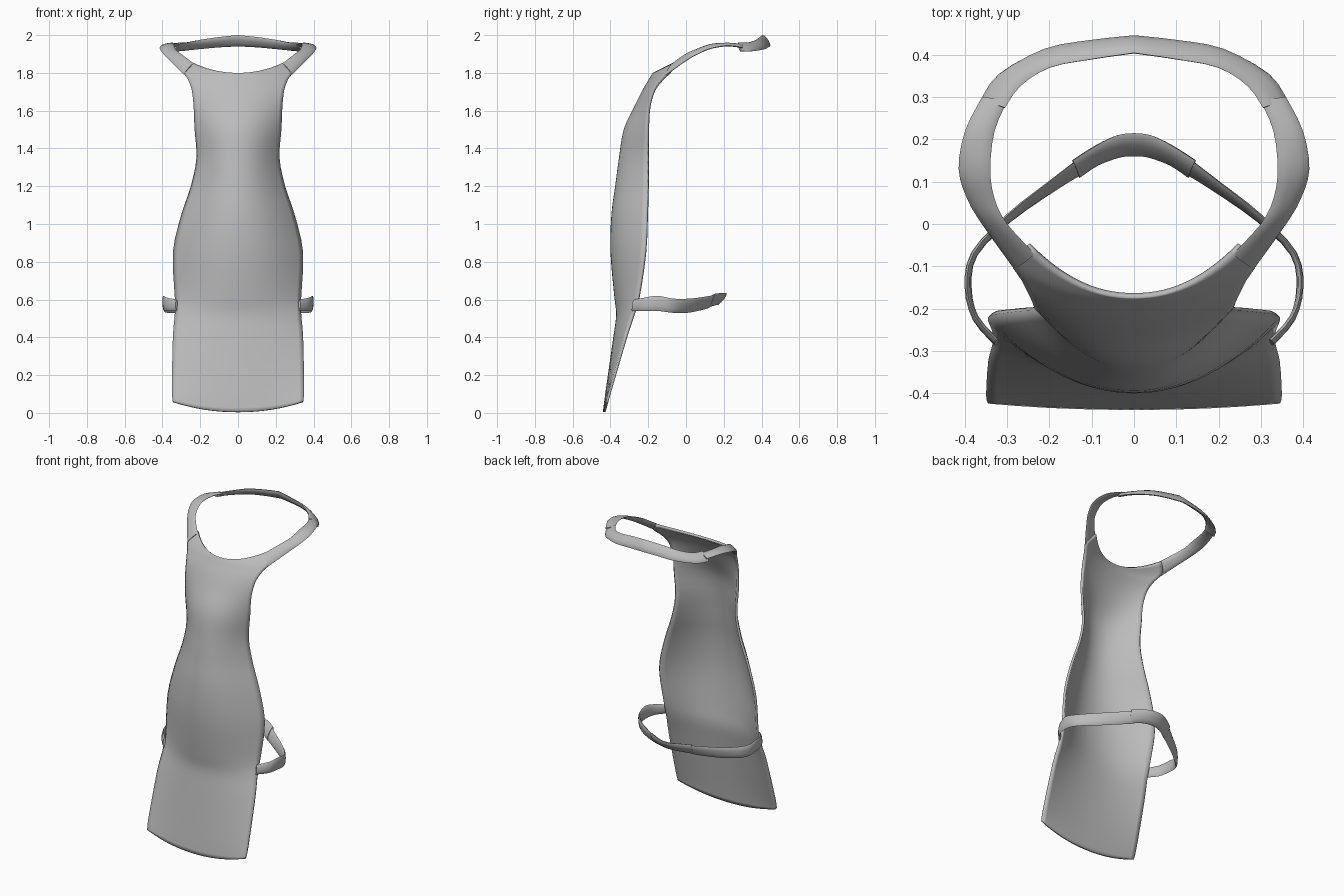
import bpy
import math
from mathutils import Vector

default = bpy.data.objects.get("Cube")
if default:
    bpy.data.objects.remove(default, do_unlink=True)

cloth = bpy.data.materials.new("grey_cloth")
cloth.use_nodes = True
grey = (0.5, 0.5, 0.5, 1)
cloth.diffuse_color = grey
cloth.node_tree.nodes["Principled BSDF"].inputs["Base Color"].default_value = grey


def smooth_path(rows, steps):
    """Catmull-Rom interpolation of equally long rows of numbers."""
    result = []
    last = len(rows) - 1
    for i in range(last):
        before, start = rows[max(i - 1, 0)], rows[i]
        end, after = rows[i + 1], rows[min(i + 2, last)]
        for s in range(steps):
            t = s / steps
            result.append([
                b + ((c - a) * t + (2 * a - 5 * b + 4 * c - d) * t ** 2
                     + (3 * b - a - 3 * c + d) * t ** 3) / 2
                for a, b, c, d in zip(before, start, end, after)])
    result.append(list(rows[-1]))
    return result


def make_object(name, verts, faces):
    mesh = bpy.data.meshes.new(name)
    mesh.from_pydata(verts, [], faces)
    mesh.materials.append(cloth)
    obj = bpy.data.objects.new(name, mesh)
    bpy.context.collection.objects.link(obj)
    bpy.ops.object.select_all(action="DESELECT")
    obj.select_set(True)
    bpy.context.view_layer.objects.active = obj
    bpy.ops.object.shade_smooth_by_angle(angle=math.radians(50))
    return obj


def curved_panel(name, rows, columns, thickness):
    """Sheet lofted from rows: centre y, centre z, edge x, edge y, edge z."""
    verts, faces = [], []
    rows = smooth_path(rows, 3)
    for centre_y, centre_z, edge_x, edge_y, edge_z in rows:
        for j in range(columns + 1):
            u = 2 * j / columns - 1
            bend = abs(u) ** 2.1
            verts.append((edge_x * u,
                          centre_y + (edge_y - centre_y) * bend,
                          centre_z + (edge_z - centre_z) * bend))
    width = columns + 1
    for i in range(len(rows) - 1):
        for j in range(columns):
            a = i * width + j
            faces.append((a, a + 1, a + width + 1, a + width))
    obj = make_object(name, verts, faces)
    solid = obj.modifiers.new("thickness", "SOLIDIFY")
    solid.thickness = thickness
    solid.offset = -1
    return obj


def strap(name, rows, thickness, sides=10):
    """Flattened tube along pairs of border points, mirrored across x."""
    verts, faces = [], []
    rows = smooth_path(rows, 3)
    firsts = [Vector(r[:3]) for r in rows]
    seconds = [Vector(r[3:]) for r in rows]
    middles = [(a + b) / 2 for a, b in zip(firsts, seconds)]
    last = len(rows) - 1
    for i, middle in enumerate(middles):
        tangent = middles[min(i + 1, last)] - middles[max(i - 1, 0)]
        if abs(middle.x) < 0.001:
            tangent = Vector((-1, 0, 0))
        half = (seconds[i] - firsts[i]) / 2
        normal = tangent.cross(half).normalized() * thickness / 2
        for k in range(sides):
            angle = math.tau * k / sides
            verts.append(middle + half * math.cos(angle) + normal * math.sin(angle))
    for i in range(last):
        for k in range(sides):
            a, b = i * sides + k, i * sides + (k + 1) % sides
            faces.append((a, b, b + sides, a + sides))
    # Close the ends that do not meet their mirror image
    faces.append(tuple(reversed(range(sides))))
    if middles[-1].x > 0.001:
        faces.append(tuple(range(last * sides, (last + 1) * sides)))
    obj = make_object(name, verts, faces)
    mirror = obj.modifiers.new("other_side", "MIRROR")
    mirror.use_clip = True
    return obj


# Apron body, from the hem up to the neckline
curved_panel("apron_body", [
    (-.44, .005, .345, -.425, .06),
    (-.425, .12, .35, -.405, .13),
    (-.385, .4, .345, -.325, .4),
    (-.37, .52, .335, -.285, .52),
    (-.38, .62, .335, -.255, .62),
    (-.4, .85, .345, -.22, .85),
    (-.395, 1.05, .3, -.21, 1.05),
    (-.375, 1.2, .25, -.205, 1.2),
    (-.355, 1.35, .22, -.205, 1.35),
    (-.33, 1.5, .23, -.205, 1.5),
    (-.275, 1.62, .235, -.2, 1.62),
    (-.23, 1.71, .245, -.175, 1.71),
    (-.2, 1.76, .265, -.135, 1.765),
    (-.185, 1.785, .29, -.09, 1.81),
    (-.175, 1.8, .25, -.055, 1.86),
], columns=28, thickness=0.014)

# Neck loop: shoulder straps, then the band behind the neck
strap("shoulder_straps", [
    (.235, -.07, 1.85, .285, -.105, 1.79),
    (.3, 0, 1.9, .36, 0, 1.865),
    (.33, .06, 1.925, .395, .06, 1.9),
    (.34, .13, 1.95, .415, .13, 1.93),
    (.33, .22, 1.955, .4, .22, 1.945),
    (.3, .29, 1.95, .36, .3, 1.935),
], thickness=0.018)
strap("neck_band", [
    (.305, .275, 1.96, .365, .29, 1.915),
    (.27, .325, 1.96, .32, .355, 1.915),
    (.2, .37, 1.975, .21, .415, 1.925),
    (.1, .39, 1.99, .1, .435, 1.935),
    (0, .405, 2, 0, .445, 1.94),
], thickness=0.022)

# Waist tie: side straps, then the band behind the back
strap("waist_straps", [
    (.325, -.275, .6, .325, -.285, .54),
    (.375, -.22, .61, .375, -.225, .54),
    (.395, -.15, .62, .39, -.15, .54),
    (.38, -.07, .605, .375, -.07, .53),
    (.3, .02, .605, .29, .01, .53),
    (.2, .1, .615, .18, .085, .545),
    (.13, .155, .625, .12, .12, .555),
], thickness=0.016)
strap("back_band", [
    (.145, .15, .63, .13, .11, .555),
    (.09, .185, .635, .085, .14, .565),
    (.04, .21, .635, .03, .158, .57),
    (0, .215, .635, 0, .16, .57),
], thickness=0.022)
